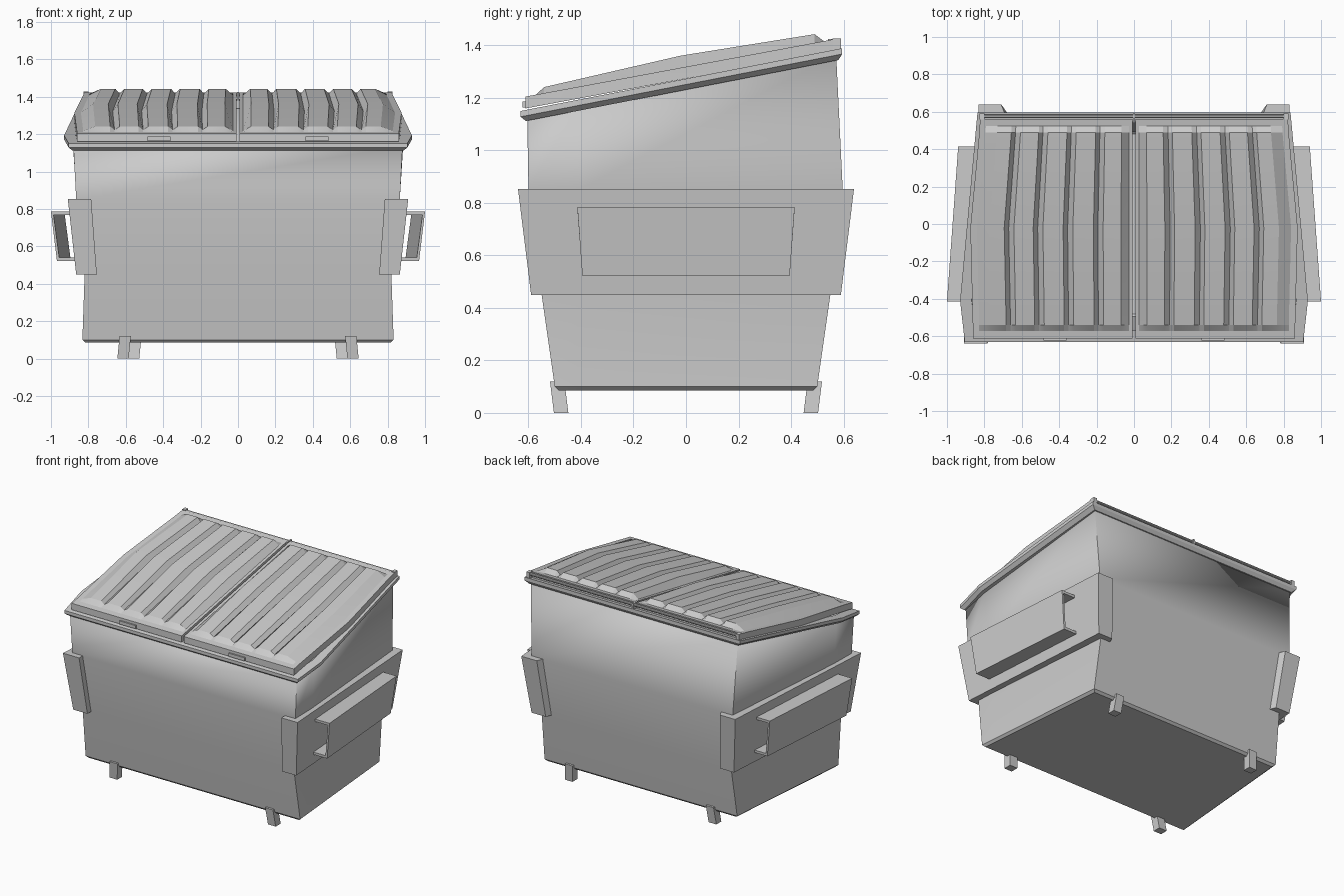
import bpy, bmesh
from math import radians
from mathutils import Vector

if "Cube" in bpy.data.objects:
    bpy.data.objects.remove(bpy.data.objects["Cube"])


def finish(name, bm, mirror=False, smooth=None):
    bmesh.ops.recalc_face_normals(bm, faces=bm.faces)
    me = bpy.data.meshes.new(name)
    bm.to_mesh(me)
    bm.free()
    ob = bpy.data.objects.new(name, me)
    bpy.context.collection.objects.link(ob)
    if smooth:
        bpy.ops.object.select_all(action='DESELECT')
        ob.select_set(True)
        bpy.context.view_layer.objects.active = ob
        bpy.ops.object.shade_smooth_by_angle(angle=radians(smooth))
    if mirror:
        ob.modifiers.new("Mirror", 'MIRROR').use_clip = False
    return ob


def loft(name, rings, start=True, end=True, loop=False, **kw):
    """Skin a list of closed rings; cap the ends or join last to first."""
    bm = bmesh.new()
    vs = [[bm.verts.new(p) for p in r] for r in rings]
    n = len(rings[0])
    pairs = list(zip(vs, vs[1:])) + ([(vs[-1], vs[0])] if loop else [])
    for a, b in pairs:
        for i in range(n):
            j = (i + 1) % n
            bm.faces.new((a[i], a[j], b[j], b[i]))
    if start and not loop:
        bm.faces.new(vs[0])
    if end and not loop:
        bm.faces.new(vs[-1])
    return finish(name, bm, **kw)


def box(name, x, y, z, **kw):
    ring = lambda h: [(x[0], y[0], h), (x[1], y[0], h), (x[1], y[1], h), (x[0], y[1], h)]
    return loft(name, [ring(z[0]), ring(z[1])], **kw)


def plan(yf, yb, xf, xb, zfun, bulge=0.0, ym=-0.41):
    """Six-sided outline, wider at the front, widest at ym."""
    xm = xf + (xb - xf) * (ym - yf) / (yb - yf) + bulge
    pts = [(-xf, yf), (xf, yf), (xm, ym), (xb, yb), (-xb, yb), (-xm, ym)]
    return [(px, py, zfun(py)) for px, py in pts]


rim_z = lambda y, d=0.0: 1.15 + 0.195 * (y + 0.63) + d

# Tapered bin body with a sloping open top
levels = [(-.485, .485, .815, .73, .085, 0), (-.50, .50, .832, .747, .10, 0),
          (-.55, .55, .82, .735, .45, .004), (-.60, .597, .865, .78, .85, .01)]
rings = [plan(f, b, xf, xb, lambda y, z=z: z, bu) for f, b, xf, xb, z, bu in levels]
rings.append(plan(-.605, .572, .88, .803, lambda y: rim_z(y, -.02), .018))
body = loft("bin_body", rings, end=False, smooth=25)
sol = body.modifiers.new("Thickness", 'SOLIDIFY')
sol.thickness = 0.01
sol.offset = -1

# Rim frame around the sloping top
rim = [(-.61, .58, .885, .81, -.042), (-.63, .595, .905, .837, -.022),
       (-.63, .595, .905, .837, 0), (-.57, .545, .84, .78, 0), (-.57, .545, .84, .78, -.042)]
loft("top_rim", [plan(f, b, xf, xb, lambda y, d=d: rim_z(y, d), .037)
                 for f, b, xf, xb, d in rim], loop=True)


# C-shaped side straps wrapping the corners
def strap_ring(z, yo, yi, xf, xb, wf, wb, t):
    return [(xf - wf, -yo, z), (xf, -yo, z), (xb, yo, z), (xb - wb, yo, z),
            (xb - wb - .02, yi, z), (xb - t, yi, z), (xf - t, -yi, z), (xf - wf, -yi, z)]


loft("side_strap", [strap_ring(.45, .59, .54, .865, .785, .11, .11, .055),
                    strap_ring(.853, .64, .59, .91, .83, .125, .12, .055)], mirror=True)


# Fork pockets: open sleeves on the straps
def pocket_ring(s, dx):
    it, ib, ot, ob = .865 + dx, .83 + dx, 1.0 + dx, .968 + dx
    sec = [(it, .785, .414), (ot, .785, .414), (ob, .522, .395), (ib, .522, .395),
           (ib, .54, .396), (ob - .012, .54, .396), (ot - .014, .767, .413), (it, .767, .413)]
    return [(x, s * y, z) for x, z, y in sec]


loft("fork_pocket", [pocket_ring(-1, 0), pocket_ring(1, -.06)], mirror=True)


# Splayed feet
def foot(name, x, s):
    def ring(z, x0, y0):
        return [(x0, s * y0, z), (x0 + .06, s * y0, z),
                (x0 + .06, s * (y0 - .055), z), (x0, s * (y0 - .055), z)]
    loft(name, [ring(0, x, .503), ring(.12, x - .012, .518)], mirror=True)


foot("front_foot", .585, -1)
foot("back_foot", .528, 1)

# Ribbed lids: one grid of raised panels split by grooves, mirrored
section = [(.008, 0), (.028, 0), (.07, 1)]
for g in (.193, .355, .515, .67):
    section += [(g - .028, 1), (g, .2), (g + .024, 1)]
section += [(.775, 1), (.84, 0), (.875, 0)]
rows = [(-.612, 0, .985), (-.572, 0, .985), (-.54, .023, .985), (-.02, .046, 1.0),
        (.49, .033, .945), (.525, 0, .943), (.562, 0, .94)]
bm = bmesh.new()
grid = []
for y, h, s in rows:
    grid.append([bm.verts.new((x if x < .03 else x * s, y,
                               1.205 + .186 * (y + .61) + h * k)) for x, k in section])
for a, b in zip(grid, grid[1:]):
    for i in range(len(section) - 1):
        bm.faces.new((a[i], a[i + 1], b[i + 1], b[i]))
# side rows keep the flange flat; hang a skirt from the border
border = [e for e in bm.edges if e.is_boundary]
ext = bmesh.ops.extrude_edge_only(bm, edges=border)
low = [g for g in ext["geom"] if isinstance(g, bmesh.types.BMVert)]
bmesh.ops.translate(bm, verts=low, vec=Vector((0, 0, -.045)))
bmesh.ops.holes_fill(bm, edges=[e for e in bm.edges if e.is_boundary], sides=0)
finish("lid", bm, mirror=True, smooth=20)

# Lid handles, hinge rod and hinge lugs
box("lid_handle", (.36, .485), (-.622, -.60), (1.163, 1.186), mirror=True)
bpy.ops.mesh.primitive_cylinder_add(vertices=10, radius=.01, depth=1.62,
                                    location=(0, .576, 1.412), rotation=(0, radians(90), 0))
bpy.context.object.name = "hinge_rod"
box("outer_hinge_lug", (.80, .825), (.558, .59), (1.37, 1.427), mirror=True)
box("centre_hinge_lug", (-.006, .006), (.54, .59), (1.37, 1.425))
